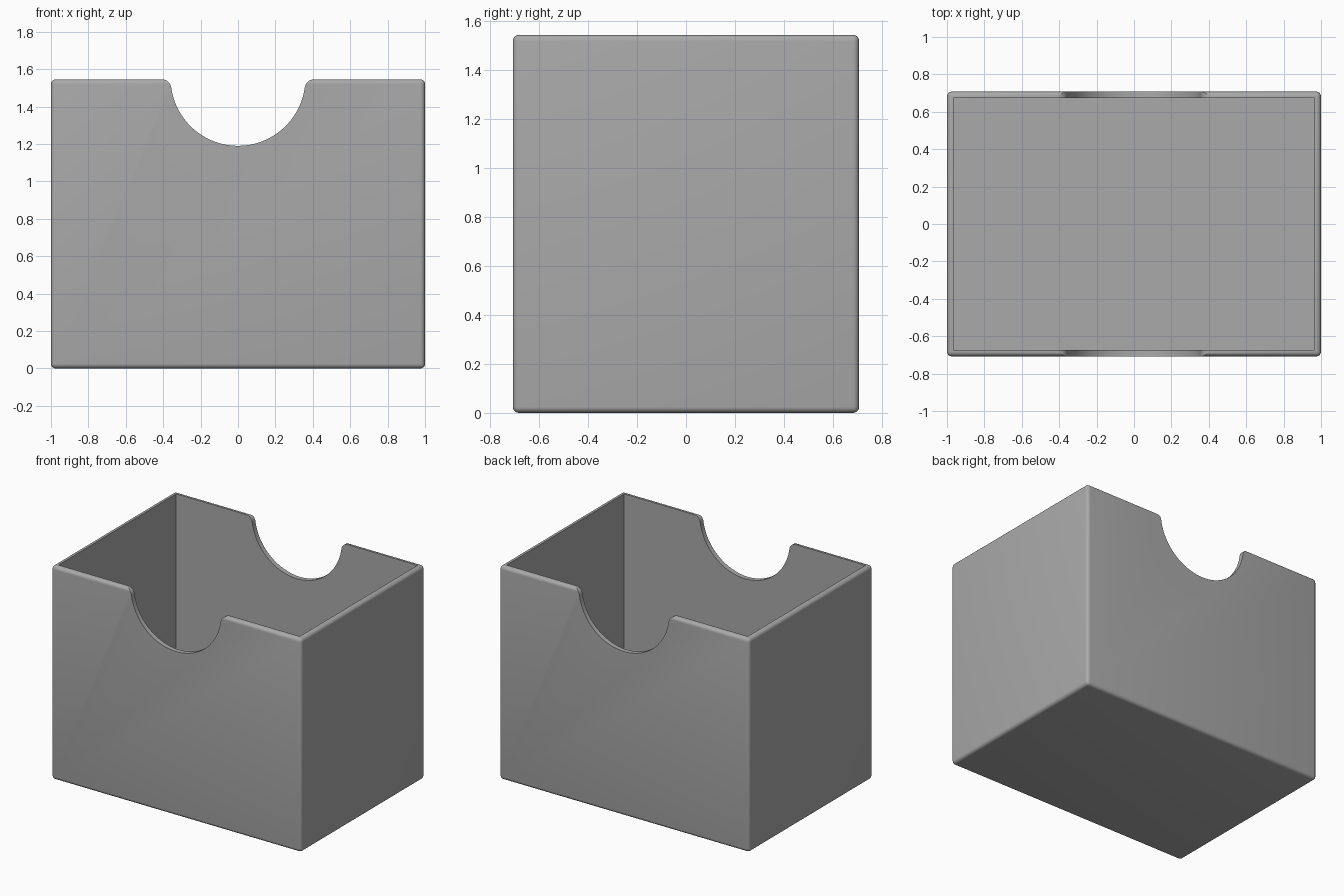
import bpy, bmesh
from math import sqrt, atan2, pi, sin, cos

WIDTH, DEPTH, HEIGHT = 2.0, 1.415, 1.545
WALL = 0.035
ROUND = 0.025
NOTCH_R, NOTCH_LOW, LIP_R = 0.36, 1.19, 0.05

default = bpy.data.objects.get("Cube")
if default:
    bpy.data.objects.remove(default, do_unlink=True)

grey = bpy.data.materials.new("plain grey")
grey.use_nodes = True
colour = (0.4, 0.4, 0.4, 1)
grey.diffuse_color = colour
grey.node_tree.nodes["Principled BSDF"].inputs["Base Color"].default_value = colour


def add_object(name, bm):
    bmesh.ops.recalc_face_normals(bm, faces=bm.faces)
    mesh = bpy.data.meshes.new(name)
    bm.to_mesh(mesh)
    bm.free()
    mesh.materials.append(grey)
    obj = bpy.data.objects.new(name, mesh)
    bpy.context.collection.objects.link(obj)
    return obj


def block(name, size, bottom, rounding=0):
    bm = bmesh.new()
    bmesh.ops.create_cube(bm, size=1)
    for v in bm.verts:
        v.co = (v.co.x * size[0], v.co.y * size[1], (v.co.z + 0.5) * size[2] + bottom)
    if rounding:
        bmesh.ops.bevel(bm, geom=bm.edges[:], offset=rounding, segments=5,
                        profile=0.5, affect='EDGES')
    return add_object(name, bm)


def arc(cx, cz, r, start, end, steps):
    angles = [start + (end - start) * i / steps for i in range(steps + 1)]
    return [(cx + r * cos(a), cz + r * sin(a)) for a in angles]


# Open box: rounded outside, crisp inside
box = block("open_box", (WIDTH, DEPTH, HEIGHT), 0, ROUND)
cavity = block("cavity_cutter", (WIDTH - 2 * WALL, DEPTH - 2 * WALL, HEIGHT), WALL)

# Finger notch profile: round scoop with rounded lips
centre_z = NOTCH_LOW + NOTCH_R
lip_z = HEIGHT - LIP_R
lip_x = sqrt((NOTCH_R + LIP_R) ** 2 - (centre_z - lip_z) ** 2)
tangent = atan2(lip_z - centre_z, lip_x)
scoop = arc(0, centre_z, NOTCH_R, tangent, -pi / 2, 24)
lip = arc(lip_x, lip_z, LIP_R, pi / 2, pi + tangent, 8)
half = [(lip_x, HEIGHT + 0.1)] + lip + scoop[1:]
profile = half + [(-x, z) for x, z in reversed(half[:-1])]

bm = bmesh.new()
face = bm.faces.new([bm.verts.new((x, -DEPTH, z)) for x, z in profile])
side = bmesh.ops.extrude_face_region(bm, geom=[face])
bmesh.ops.translate(bm, vec=(0, 2 * DEPTH, 0),
                    verts=[g for g in side["geom"] if isinstance(g, bmesh.types.BMVert)])
notch = add_object("notch_cutter", bm)

# Cut the cavity and both notches, then remove the cutters
bpy.context.view_layer.objects.active = box
box.select_set(True)
for cutter in (cavity, notch):
    cutter.hide_render = True
    mod = box.modifiers.new(cutter.name, 'BOOLEAN')
    mod.operation = 'DIFFERENCE'
    mod.solver = 'EXACT'
    mod.object = cutter
    bpy.ops.object.modifier_apply(modifier=mod.name)
    bpy.data.objects.remove(cutter, do_unlink=True)

for obj in bpy.context.selected_objects:
    obj.select_set(obj == box)
bpy.ops.object.shade_smooth_by_angle(angle=pi / 6)
